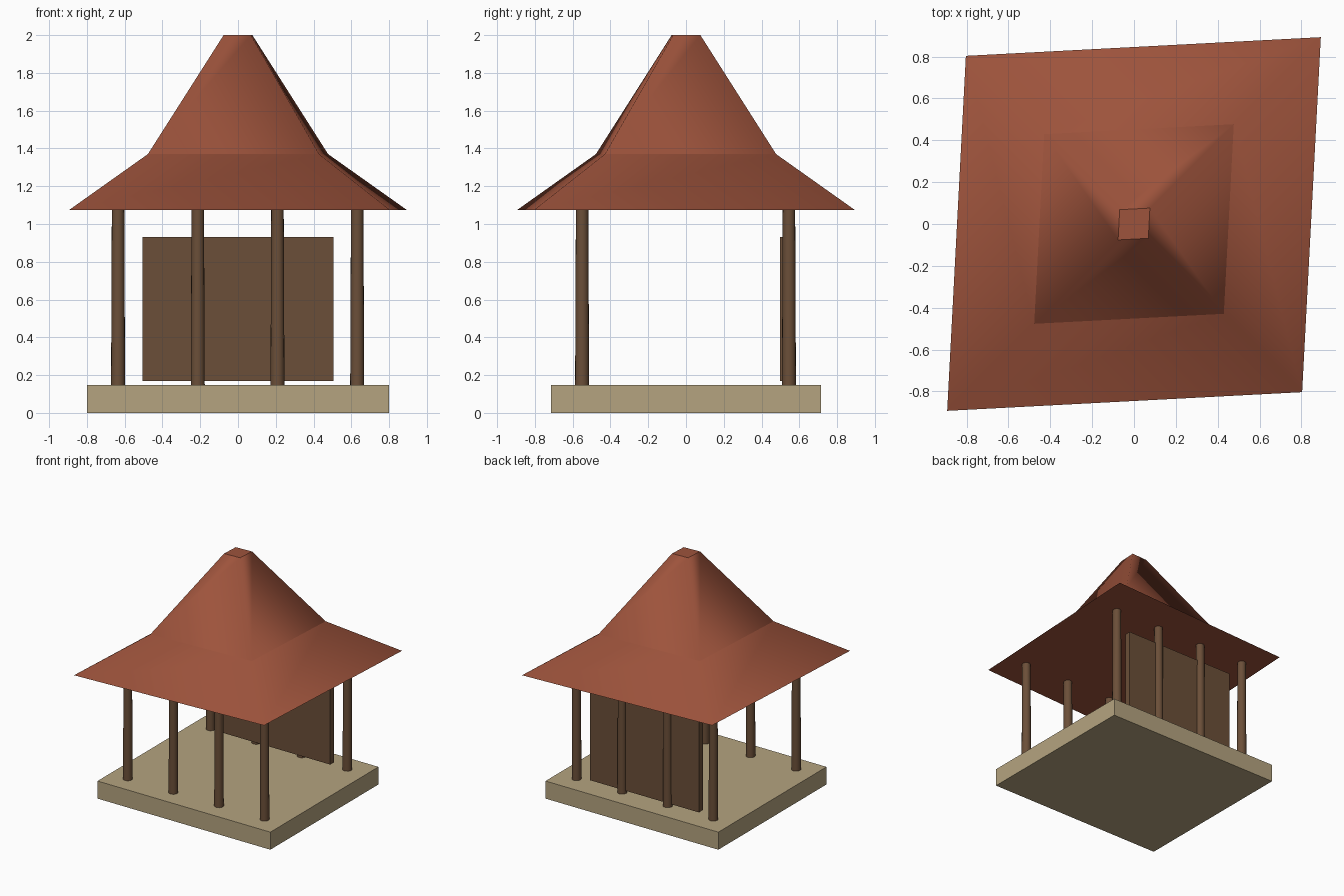
import bpy
import bmesh

cube = bpy.data.objects.get("Cube")
if cube:
    bpy.data.objects.remove(cube, do_unlink=True)


def make_material(name, rgb):
    mat = bpy.data.materials.new(name)
    mat.use_nodes = True
    mat.diffuse_color = (*rgb, 1)
    bsdf = mat.node_tree.nodes["Principled BSDF"]
    bsdf.inputs["Base Color"].default_value = (*rgb, 1)
    bsdf.inputs["Roughness"].default_value = 0.9
    return mat


stone = make_material("tan stone", (0.46, 0.37, 0.215))
wood = make_material("brown wood", (0.147, 0.078, 0.040))
tile = make_material("red clay", (0.34, 0.087, 0.045))


def box(name, low, high, mat):
    centre = [(a + b) / 2 for a, b in zip(low, high)]
    bpy.ops.mesh.primitive_cube_add(size=1, location=centre)
    obj = bpy.context.object
    obj.name = name
    obj.scale = [b - a for a, b in zip(low, high)]
    bpy.ops.object.transform_apply(location=False, rotation=False, scale=True)
    obj.data.materials.append(mat)


def post(name, x, y, bottom, top):
    bpy.ops.mesh.primitive_cone_add(
        vertices=16, radius1=0.037, radius2=0.033, depth=top - bottom,
        location=(x, y, (bottom + top) / 2))
    obj = bpy.context.object
    obj.name = name
    obj.data.materials.append(wood)
    bpy.ops.object.shade_smooth_by_angle()


def roof(name, profile, squash):
    """Loft skewed square rings; each tier is smooth, its rims are sharp."""
    bm = bmesh.new()
    rings = []
    for r, z in profile:
        s = r * squash
        rings.append([bm.verts.new(p) for p in
                      ((r, r, z), (-s, s, z), (-r, -r, z), (s, -s, z))])
    for lower, upper in zip(rings, rings[1:]):
        for i in range(4):
            j = (i + 1) % 4
            face = bm.faces.new((lower[i], lower[j], upper[j], upper[i]))
            face.smooth = True
    # Underside and top cap
    bm.faces.new(rings[0][::-1])
    bm.faces.new(rings[-1])
    for edge in bm.edges:
        if abs(edge.verts[0].co.z - edge.verts[1].co.z) < 0.001:
            edge.smooth = False
    bmesh.ops.recalc_face_normals(bm, faces=bm.faces)
    mesh = bpy.data.meshes.new(name)
    bm.to_mesh(mesh)
    bm.free()
    mesh.materials.append(tile)
    obj = bpy.data.objects.new(name, mesh)
    bpy.context.collection.objects.link(obj)


floor_top = 0.147
eaves = 1.075

# Floor slab and floating back wall
box("floor_slab", (-0.80, -0.715, 0), (0.80, 0.715, floor_top), stone)
box("back_wall", (-0.505, 0.498, 0.17), (0.505, 0.55, 0.93), wood)

# Two rows of four posts
for row, y in (("front", -0.55), ("back", 0.545)):
    for i in range(4):
        post(f"{row}_post_{i + 1}", -0.635 + i * 0.422, y, floor_top, eaves)

# Two-tier roof
roof("roof", [(0.893, eaves), (0.477, 1.37), (0.076, 2.0)], 0.9)
